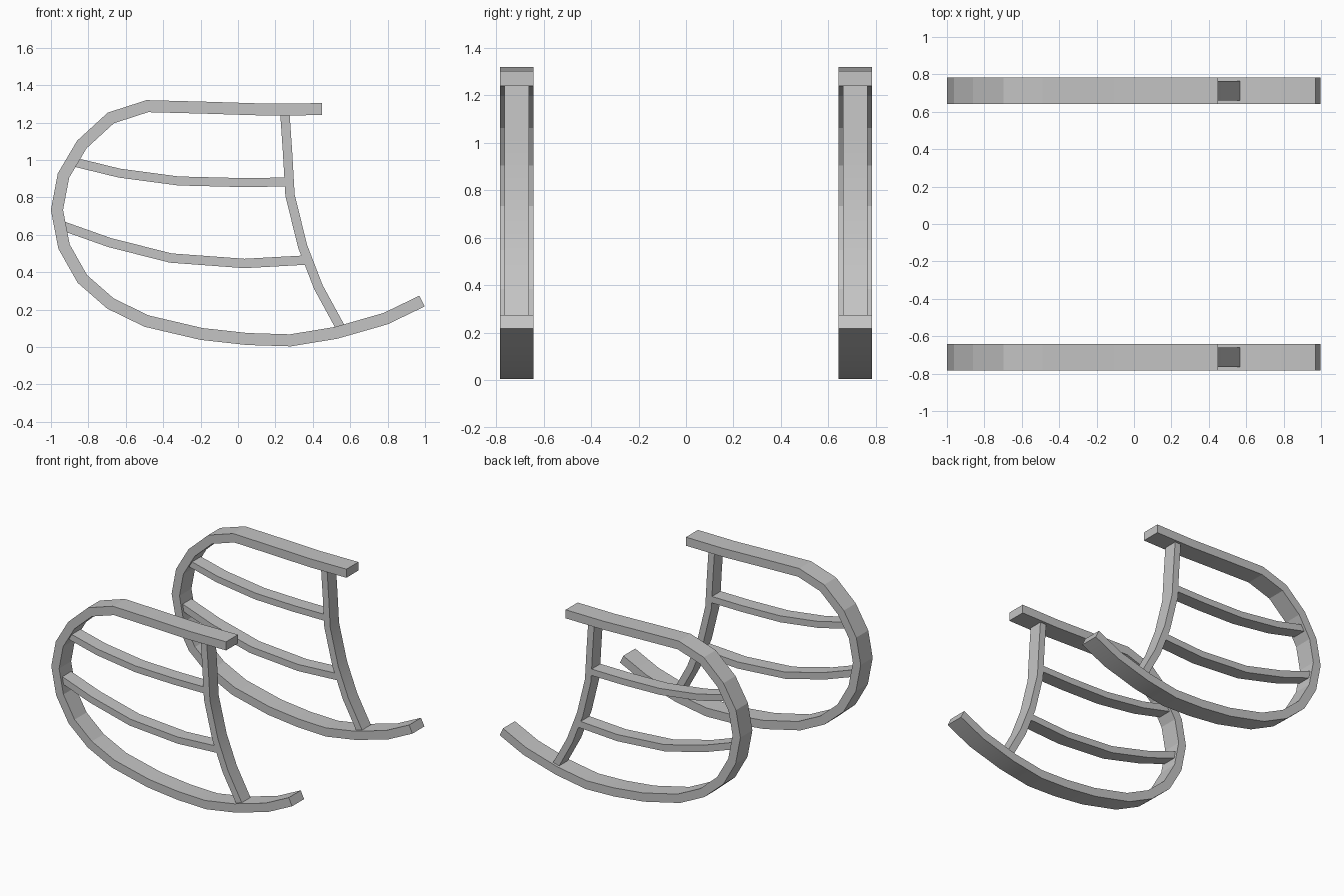
import bpy
import bmesh
import math
from mathutils import Vector

default_cube = bpy.data.objects.get("Cube")
if default_cube:
    bpy.data.objects.remove(default_cube, do_unlink=True)

# Single plain grey finish
grey = bpy.data.materials.new("plain_grey")
grey.use_nodes = True
colour = (0.55, 0.55, 0.55, 1)
grey.diffuse_color = colour
grey.node_tree.nodes["Principled BSDF"].inputs["Base Color"].default_value = colour


def mitre_offset(points, i, half):
    """Offset at one path point that keeps the bar thickness through a bend."""
    before = points[i] - points[i - 1] if i > 0 else points[1] - points[0]
    after = points[i + 1] - points[i] if i < len(points) - 1 else before
    n_before = Vector((-before.y, before.x)).normalized()
    n_after = Vector((-after.y, after.x)).normalized()
    normal = (n_before + n_after).normalized()
    return normal * (half / normal.dot(n_after))


def bent_bar(name, path, thickness, width, centre_y):
    """Sweep a rectangular section along a path in the x-z plane."""
    points = [Vector(p) for p in path]
    bm = bmesh.new()
    rings = []
    for i, point in enumerate(points):
        offset = mitre_offset(points, i, thickness / 2)
        ring = []
        for side, edge in ((1, -1), (1, 1), (-1, 1), (-1, -1)):
            p = point + offset * side
            ring.append(bm.verts.new((p.x, centre_y + edge * width / 2, p.y)))
        rings.append(ring)
    for a, b in zip(rings, rings[1:]):
        for k in range(4):
            n = (k + 1) % 4
            bm.faces.new((a[k], a[n], b[n], b[k]))
    bm.faces.new(rings[0])
    bm.faces.new(rings[-1])
    bmesh.ops.recalc_face_normals(bm, faces=bm.faces)
    mesh = bpy.data.meshes.new(name)
    bm.to_mesh(mesh)
    bm.free()
    mesh.materials.append(grey)
    bar = bpy.data.objects.new(name, mesh)
    bpy.context.collection.objects.link(bar)
    bpy.ops.object.select_all(action="DESELECT")
    bar.select_set(True)
    bpy.context.view_layer.objects.active = bar
    bpy.ops.object.shade_smooth_by_angle(angle=math.radians(15))
    return bar


# Centre lines: arm rest, round back and rocker run as one hoop
hoop = [(0.45, 1.272), (0.14, 1.27), (-0.18, 1.28), (-0.485, 1.288), (-0.68, 1.225),
        (-0.835, 1.083), (-0.933, 0.917), (-0.968, 0.733), (-0.93, 0.537),
        (-0.832, 0.364), (-0.682, 0.233), (-0.489, 0.139), (-0.195, 0.07),
        (0.05, 0.043), (0.28, 0.036), (0.524, 0.076), (0.789, 0.152), (0.984, 0.246)]
post = [(0.25, 1.26), (0.265, 1.04), (0.278, 0.813), (0.345, 0.54),
        (0.43, 0.32), (0.55, 0.1)]
upper_rail = [(-0.88, 0.99), (-0.634, 0.93), (-0.318, 0.888), (0, 0.88), (0.27, 0.882)]
lower_rail = [(-0.93, 0.645), (-0.687, 0.559), (-0.36, 0.476), (0.035, 0.447),
              (0.36, 0.465)]

# Matching side frames
for side, centre_y in (("front", -0.713), ("back", 0.713)):
    bent_bar(side + "_rocker_hoop", hoop, 0.064, 0.142, centre_y)
    bent_bar(side + "_post", post, 0.05, 0.104, centre_y)
    bent_bar(side + "_upper_rail", upper_rail, 0.048, 0.104, centre_y)
    bent_bar(side + "_lower_rail", lower_rail, 0.05, 0.104, centre_y)
